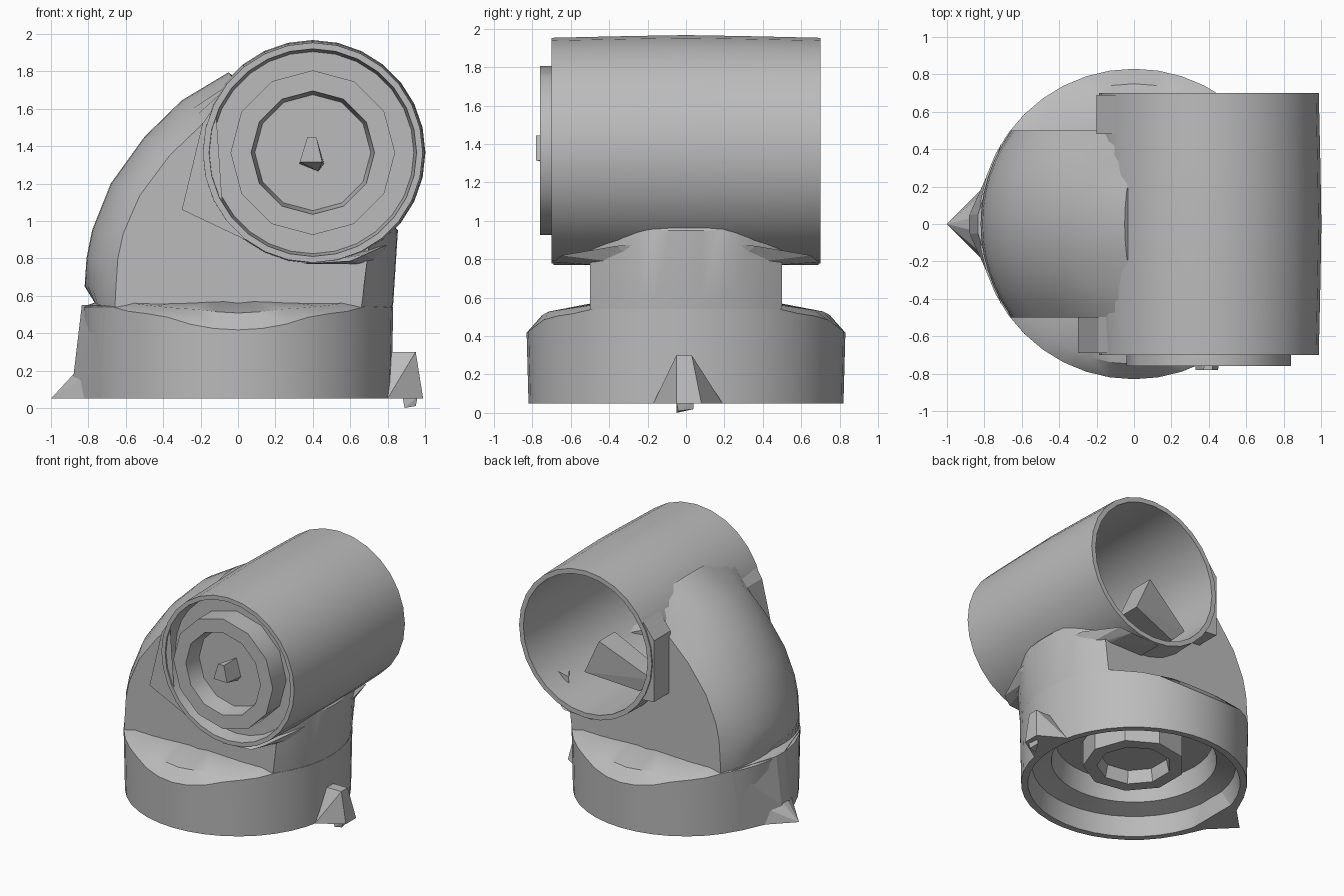
import bpy, bmesh
from math import sin, cos, pi, sqrt, radians, hypot, atan2
from mathutils import Vector

cube = bpy.data.objects.get("Cube")
if cube:
    bpy.data.objects.remove(cube, do_unlink=True)

grey = bpy.data.materials.new("grey_plastic")
grey.use_nodes = True
COLOUR = (0.5, 0.5, 0.5, 1)
grey.diffuse_color = COLOUR
grey.node_tree.nodes["Principled BSDF"].inputs["Base Color"].default_value = COLOUR

TUBE_X, TUBE_Z, BASE_R = 0.4, 1.365, 0.83


def finish(name, bm, smooth=True):
    bmesh.ops.remove_doubles(bm, verts=bm.verts, dist=0.0005)
    bmesh.ops.recalc_face_normals(bm, faces=bm.faces)
    me = bpy.data.meshes.new(name)
    bm.to_mesh(me)
    bm.free()
    me.materials.append(grey)
    ob = bpy.data.objects.new(name, me)
    bpy.context.collection.objects.link(ob)
    if smooth:
        bpy.ops.object.select_all(action='DESELECT')
        ob.select_set(True)
        bpy.context.view_layer.objects.active = ob
        bpy.ops.object.shade_smooth_by_angle(angle=radians(32))
    return ob


def loft(name, loops, smooth=True):
    """Skin closed loops of an even point count; caps are strips across the loop."""
    bm = bmesh.new()
    rows = [[bm.verts.new(p) for p in loop] for loop in loops]
    n = len(rows[0])
    for a, b in zip(rows, rows[1:]):
        for i in range(n):
            j = (i + 1) % n
            bm.faces.new((a[i], a[j], b[j], b[i]))
    for row in (rows[0], rows[-1]):
        for i in range(n // 2 - 1):
            bm.faces.new((row[i], row[i + 1], row[n - 2 - i], row[n - 1 - i]))
    return finish(name, bm, smooth)


def spin(name, profile, seg, place):
    """Turn a (radius, height) profile; place maps it into the model."""
    bm = bmesh.new()
    rows = [[bm.verts.new(place(r * cos(2 * pi * k / seg), r * sin(2 * pi * k / seg), h))
             for r, h in profile] for k in range(seg)]
    for k, a in enumerate(rows):
        b = rows[(k + 1) % seg]
        for i in range(len(profile) - 1):
            bm.faces.new((a[i], a[i + 1], b[i + 1], b[i]))
    return finish(name, bm)


def hull(name, points):
    bm = bmesh.new()
    for p in points:
        bm.verts.new(p)
    bmesh.ops.convex_hull(bm, input=bm.verts)
    return finish(name, bm, smooth=False)


def on_tube(a, b, h):
    return Vector((TUBE_X + a, h, TUBE_Z + b))


# Base: a hollow drum whose top slopes down towards the front and back
def shoulder(y):
    y = abs(y)
    if y < 0.5:
        return 0.54
    return 0.53 - 0.15 * (y - 0.5) if y < 0.72 else 0.5 - 0.75 * (y - 0.72)


def on_base(a, b, h):
    if h >= 0.5:
        h += shoulder(b) - 0.5
    return Vector((a, b, h))


spin("base_drum", [(0, 0.5), (0.5, 0.53), (0.75, 0.53), (BASE_R, 0.5), (0.82, 0.05),
                   (0.77, 0.05), (0.74, 0.2), (0.6, 0.24), (0.57, 0.4), (0, 0.4)],
     40, on_base)
spin("base_motor_ring", [(0.37, 0.41), (0.37, 0.2), (0.27, 0.2), (0.25, 0.3), (0, 0.3)],
     9, lambda a, b, h: Vector((a, b, h)))

# Neck: a crowned elbow with flat sides, wrapped round the underside of the tube
crown = [(-0.8, 0.45), (-0.75, 0.55), (-0.82, 0.65), (-0.81, 0.8), (-0.78, 0.95),
         (-0.68, 1.2), (-0.5, 1.45), (-0.3, 1.645), (-0.05, 1.795)]
lean = [0, 0, 0, 0, 0.1, 0.4, 0.65, 0.85, 0.95]
NECK_R = 0.572
loops = []
for k in range(13):
    y = -0.5 + k / 12
    sag = BASE_R - sqrt(BASE_R ** 2 - y * y)
    outer = []
    for i, ((x, z), t) in enumerate(zip(crown, lean)):
        if i == 1:
            x -= 0.15 * abs(y)
        x, z = x + sag * cos(t), z - sag * sin(t)
        d = hypot(x - TUBE_X, z - TUBE_Z)
        if d < NECK_R:
            x = TUBE_X + (x - TUBE_X) * NECK_R / d
            z = TUBE_Z + (z - TUBE_Z) * NECK_R / d
        outer.append(Vector((x, y, z)))
    right = BASE_R - sag
    outer = outer[::-1] + [Vector((right - 0.02, y, 0.45)), Vector((right, y, 0.56)),
                           Vector((right + 0.025, y, 0.95))]
    start = atan2(outer[0].z - TUBE_Z, outer[0].x - TUBE_X)
    end = radians(318)
    inner = []
    for i in range(len(outer)):
        a = start + (end - start) * i / (len(outer) - 1)
        inner.append(on_tube(NECK_R * cos(a), NECK_R * sin(a), y))
    loops.append(outer + inner[::-1])
loft("neck", loops)

# Tube: an open-backed, slightly barrelled housing with a front bulkhead
spin("tube_housing", [(0, -0.59), (0.54, -0.59), (0.555, -0.7), (0.588, -0.7),
                      (0.597, -0.3), (0.602, 0), (0.597, 0.3), (0.588, 0.7),
                      (0.55, 0.7), (0.55, -0.52), (0, -0.52)], 28, on_tube)
spin("front_ring", [(0.44, -0.58), (0.44, -0.76), (0.33, -0.76), (0.31, -0.62), (0, -0.62)],
     12, on_tube)
hull("centre_nub", [on_tube(*p) for p in (
    (-0.07, -0.06, -0.61), (0.06, -0.06, -0.61), (0.02, 0.08, -0.61),
    (-0.03, 0.08, -0.78), (0.02, 0.08, -0.78), (0.05, -0.05, -0.78),
    (-0.07, -0.05, -0.78), (0.03, -0.1, -0.61))])
spin("inner_motor", [(0.25, -0.53), (0.25, -0.3), (0.1, -0.26), (0, -0.26)], 6, on_tube)
hull("inner_bracket", [on_tube(*p) for p in (
    (-0.46, -0.24, 0.35), (-0.34, -0.36, 0.35), (-0.46, -0.24, 0.5), (-0.34, -0.36, 0.5),
    (0.08, -0.28, 0.4), (0.08, -0.28, 0.6), (-0.05, 0, 0.4), (-0.05, 0, 0.6))])

# Gussets filling the corners between the neck sides and the tube
for name, side, xz in (
        ("front_gusset", -1, [(-0.3, 1.06), (-0.19, 1.52), (-0.12, 1.62), (-0.17, 1.3),
                              (-0.08, 1.04), (0.1, 0.87)]),
        ("back_gusset", 1, [(-0.2, 1.06), (-0.2, 1.55), (-0.1, 1.68), (-0.14, 1.5),
                            (-0.17, 1.3), (-0.08, 1.05)])):
    loft(name, [[Vector((x, side * d, z)) for x, z in xz] for d in (0.48, 0.69)],
         smooth=False)

# Brackets joining the right of the neck to the underside of the tube
for side in (-1, 1):
    hull("tube_bracket", [Vector((x, side * y, z)) for x, y, z in (
        (0.35, 0.48, 0.77), (0.65, 0.48, 0.77), (0.35, 0.69, 0.77), (0.6, 0.69, 0.785),
        (0.68, 0.65, 0.82), (0.76, 0.25, 0.77), (0.79, 0.36, 0.87), (0.82, 0.1, 0.88))])

# Locating tabs on either side of the base, the left one below a flat panel
hull("left_tab", [Vector(p) for p in (
    (-1, 0, 0.05), (-0.78, 0.22, 0.05), (-0.78, -0.22, 0.05), (-0.88, 0.03, 0.18),
    (-0.88, -0.03, 0.18), (-0.8, 0.17, 0.18), (-0.8, -0.17, 0.18))])
hull("left_panel", [Vector((x, side * y, z)) for side in (-1, 1) for x, y, z in (
    (-0.88, 0.05, 0.17), (-0.88, 0.05, 0.05), (-0.74, 0.36, 0.05),
    (-0.835, 0.05, 0.55), (-0.71, 0.43, 0.55))])
hull("right_tab", [Vector(p) for p in (
    (0.99, -0.05, 0.05), (0.99, 0.08, 0.05), (0.8, -0.17, 0.05), (0.8, 0.19, 0.05),
    (0.95, -0.05, 0.3), (0.95, 0.03, 0.3), (0.81, -0.05, 0.3), (0.81, 0.03, 0.3))])
hull("right_tab_pin", [Vector(p) for p in (
    (0.88, -0.05, 0.06), (0.96, -0.05, 0.06), (0.95, 0.04, 0.06),
    (0.89, -0.05, 0), (0.95, -0.04, 0.01), (0.94, 0.04, 0.02))])
